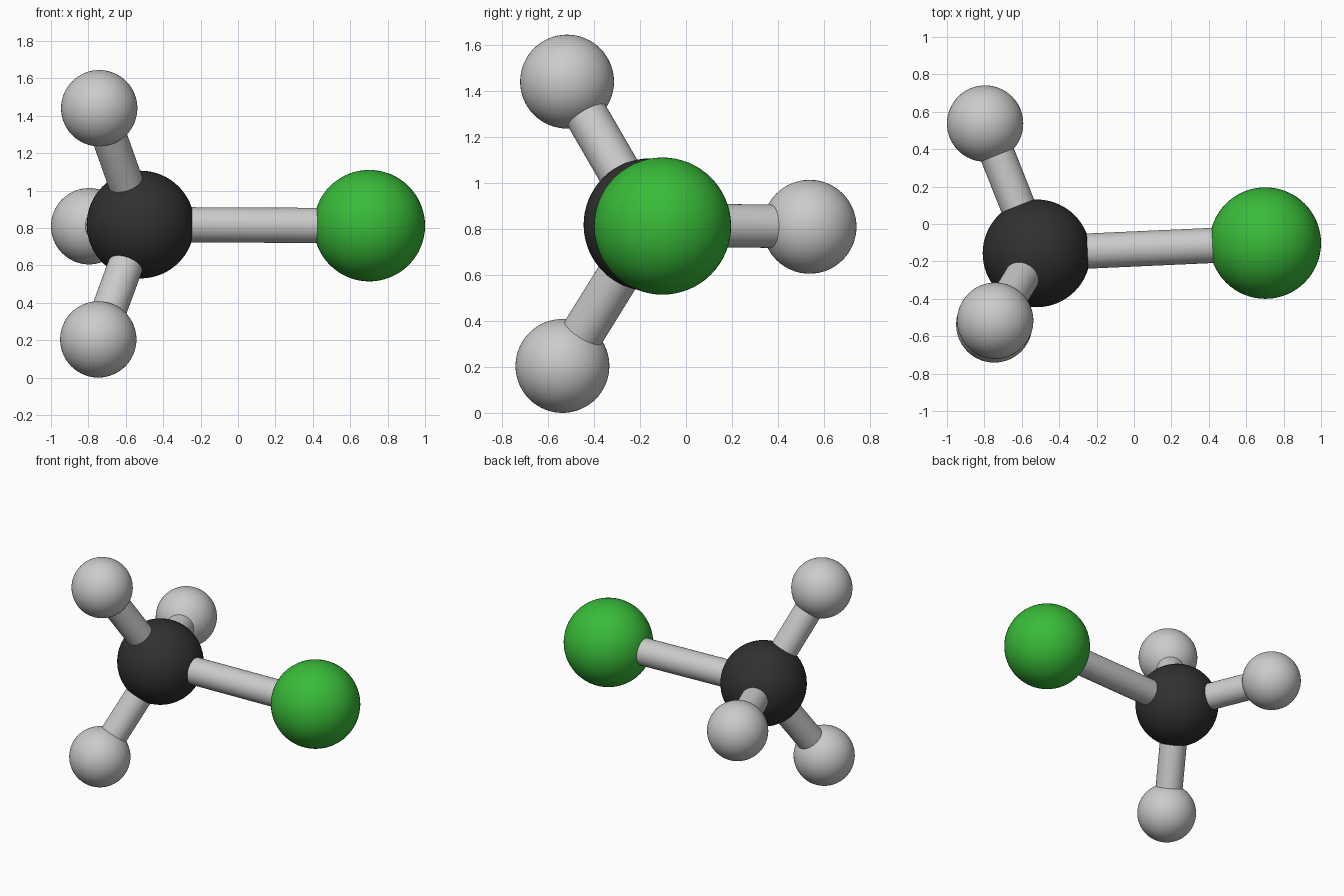
import bpy
from mathutils import Vector

if "Cube" in bpy.data.objects:
    bpy.data.objects.remove(bpy.data.objects["Cube"])


def paint(name, rgb):
    mat = bpy.data.materials.new(name)
    mat.diffuse_color = (*rgb, 1)
    mat.use_nodes = True
    mat.node_tree.nodes["Principled BSDF"].inputs["Base Color"].default_value = mat.diffuse_color
    return mat


def atom(name, centre, radius, mat=None):
    bpy.ops.mesh.primitive_uv_sphere_add(segments=64, ring_count=32, radius=radius, location=centre)
    ob = bpy.context.object
    ob.name = name
    bpy.ops.object.shade_smooth()
    if mat:
        ob.data.materials.append(mat)


def bond(name, a, b, radius=0.094):
    a, b = Vector(a), Vector(b)
    axis = b - a
    bpy.ops.mesh.primitive_cylinder_add(vertices=48, radius=radius, depth=axis.length,
                                        location=(a + b) / 2)
    ob = bpy.context.object
    ob.name = name
    ob.rotation_euler = axis.to_track_quat('Z', 'Y').to_euler()
    bpy.ops.object.shade_smooth_by_angle()


carbon = (-0.521, -0.157, 0.818)
chlorine = (0.702, -0.102, 0.812)
hydrogens = {
    "upper": (-0.742, -0.517, 1.44),
    "lower": (-0.747, -0.537, 0.204),
    "back": (-0.796, 0.537, 0.809),
}

# Central and large end atoms with the bond between them
atom("carbon_atom", carbon, 0.288, paint("black", (0.03, 0.03, 0.03)))
atom("chlorine_atom", chlorine, 0.298, paint("green", (0.04, 0.5, 0.04)))
bond("chlorine_bond", carbon, chlorine)

# Three small atoms, each on its own bond
for side, centre in hydrogens.items():
    atom(side + "_hydrogen_atom", centre, 0.204)
    bond(side + "_hydrogen_bond", carbon, centre)
